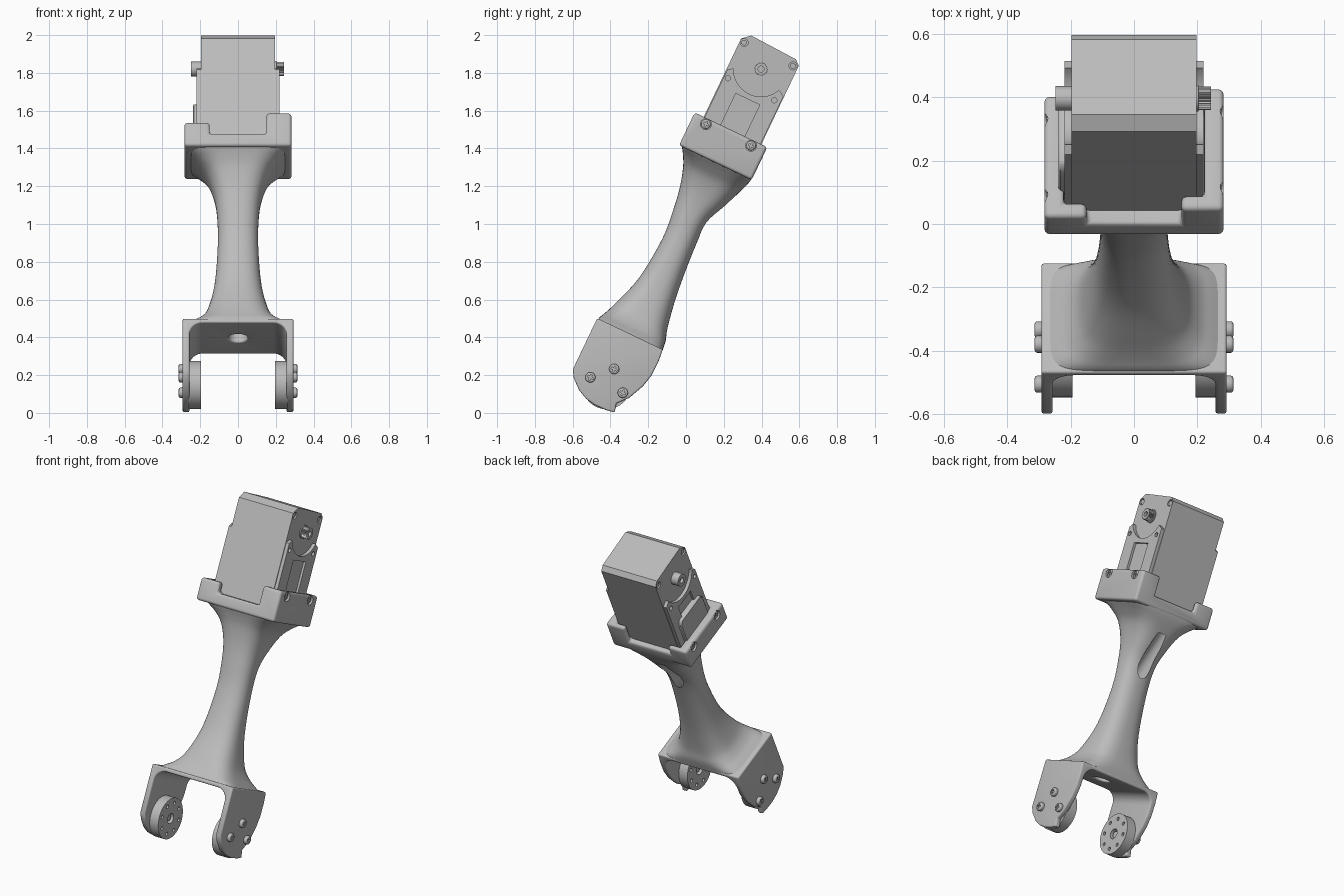
import bpy, bmesh, math
from mathutils import Vector, Matrix

cube = bpy.data.objects.get("Cube")
if cube:
    bpy.data.objects.remove(cube, do_unlink=True)

# Parts are built upright (x, v = depth, u = along the arm), then leaned back
LEAN = math.radians(-25.5)
AXIS = -0.425
HUB_V, HUB_U = -0.443, -0.048

grey = bpy.data.materials.new("plain_grey")
grey.use_nodes = True
grey.diffuse_color = (0.5, 0.5, 0.5, 1)
grey.node_tree.nodes["Principled BSDF"].inputs["Base Color"].default_value = (0.5, 0.5, 0.5, 1)


def make(name, bm):
    bmesh.ops.recalc_face_normals(bm, faces=bm.faces)
    mesh = bpy.data.meshes.new(name)
    bm.to_mesh(mesh)
    bm.free()
    mesh.materials.append(grey)
    obj = bpy.data.objects.new(name, mesh)
    obj.rotation_euler.x = LEAN
    bpy.context.collection.objects.link(obj)
    return obj


def add_prism(bm, pts, a, b, axis):
    """Extrude an outline from a to b; axis x takes (v, u), axis u takes (x, v)."""
    place = (lambda p, d: (d, p[0], p[1])) if axis == "x" else (lambda p, d: (p[0], p[1], d))
    face = bm.faces.new([bm.verts.new(place(p, a)) for p in pts])
    out = bmesh.ops.extrude_face_region(bm, geom=[face])
    step = Vector(place((0, 0), b - a))
    bmesh.ops.translate(bm, vec=step, verts=[g for g in out["geom"] if isinstance(g, bmesh.types.BMVert)])


def prism(name, pts, a, b, axis="x"):
    bm = bmesh.new()
    add_prism(bm, pts, a, b, axis)
    return make(name, bm)


def box(name, x0, x1, v0, v1, u0, u1):
    return prism(name, [(v0, u0), (v1, u0), (v1, u1), (v0, u1)], x0, x1)


def circle(v, u, r, n=32):
    return [(v + r * math.cos(math.tau * i / n), u + r * math.sin(math.tau * i / n)) for i in range(n)]


def discs(name, spots, x0, x1, n=32):
    """Cylinders along x, one for each (v, u, radius)."""
    bm = bmesh.new()
    for v, u, r in spots:
        add_prism(bm, circle(v, u, r, n), x0, x1, "x")
    return make(name, bm)


def tube(name, start, end, r):
    a, b = Vector(start), Vector(end)
    bm = bmesh.new()
    turn = Vector((0, 0, 1)).rotation_difference(b - a).to_matrix().to_4x4()
    bmesh.ops.create_cone(bm, cap_ends=True, segments=32, radius1=r, radius2=r,
                          depth=(b - a).length, matrix=Matrix.Translation((a + b) / 2) @ turn)
    return make(name, bm)


def finish(obj, cutters=(), bevel=0, angle=35, segments=4):
    for c in cutters:
        c.hide_render = True
        m = obj.modifiers.new("cut", "BOOLEAN")
        m.operation, m.solver, m.object = "DIFFERENCE", "EXACT", c
    if bevel:
        m = obj.modifiers.new("round", "BEVEL")
        m.width, m.segments, m.limit_method = bevel, segments, "ANGLE"
        m.angle_limit = math.radians(35)
    bpy.context.view_layer.update()
    graph = bpy.context.evaluated_depsgraph_get()
    mesh = bpy.data.meshes.new_from_object(obj.evaluated_get(graph))
    obj.modifiers.clear()
    obj.data = mesh
    bpy.ops.object.select_all(action="DESELECT")
    obj.select_set(True)
    bpy.context.view_layer.objects.active = obj
    bpy.ops.object.shade_smooth_by_angle(angle=math.radians(angle))
    return obj


def drop(cutters):
    for c in cutters:
        bpy.data.objects.remove(c, do_unlink=True)


# Cable passage through the arm, leaving at the rear
passage = [tube("passage_low", (0, -0.445, 0.15), (0, -0.425, 0.84), 0.05),
           tube("passage_exit", (0, -0.44, 0.78), (0, -0.23, 1.13), 0.045)]

# Fork: side outline across the full width, hollowed between the two plates
outline = [(-.64, .25), (-.64, -.05), (-.615, -.09), (-.563, -.135), (-.51, -.16), (-.455, -.17),
           (-.39, -.169), (-.341, -.161), (-.355, -.114), (-.305, -.057), (-.266, .03),
           (-.25, .1), (-.248, .18), (-.255, .25)]
fork = prism("fork", outline, -0.293, 0.293)
r = 0.07
arch = [(-0.257, -0.4)]
arch += [(-0.257 + r - r * math.cos(t), 0.225 - r + r * math.sin(t)) for t in [math.pi * i / 16 for i in range(9)]]
arch += [(-x, u) for x, u in reversed(arch)]
bm = bmesh.new()
face = bm.faces.new([bm.verts.new((x, -1, u)) for x, u in arch])
out = bmesh.ops.extrude_face_region(bm, geom=[face])
bmesh.ops.translate(bm, vec=(0, 1, 0), verts=[g for g in out["geom"] if isinstance(g, bmesh.types.BMVert)])
gap = make("fork_gap", bm)
finish(fork, [gap, passage[0]], 0.009)
drop([gap])

# Arm: loft of rounded sections (u, front, rear, half width, squareness)
sections = [(.235, -.636, -.254, .285, 7), (.262, -.63, -.256, .25, 5.5), (.3, -.612, -.262, .205, 4),
            (.37, -.585, -.283, .165, 3), (.54, -.532, -.312, .125, 2.5), (.78, -.51, -.333, .107, 2.3),
            (.95, -.525, -.333, .111, 2.4), (1.07, -.545, -.288, .13, 2.7), (1.17, -.575, -.25, .165, 3.2),
            (1.23, -.605, -.228, .215, 4), (1.27, -.63, -.22, .255, 6), (1.3, -.635, -.222, .265, 7)]


def smooth_path(rows, steps=4):
    """Catmull-Rom blend between the section rows."""
    for i in range(len(rows) - 1):
        quad = [rows[max(i - 1, 0)], rows[i], rows[i + 1], rows[min(i + 2, len(rows) - 1)]]
        for s in range(steps):
            t = s / steps
            yield [b + 0.5 * t * (c - a + t * (2 * a - 5 * b + 4 * c - d + t * (3 * (b - c) + d - a)))
                   for a, b, c, d in zip(*quad)]
    yield rows[-1]


bm = bmesh.new()
rings = []
for u, front, rear, half, sq in smooth_path(sections):
    ring = []
    for i in range(64):
        c, s = math.cos(math.tau * i / 64), math.sin(math.tau * i / 64)
        x = math.copysign(abs(c) ** (2 / sq), c) * half
        v = (front + rear) / 2 + math.copysign(abs(s) ** (2 / sq), s) * (rear - front) / 2
        ring.append(bm.verts.new((x, v, u)))
    rings.append(ring)
for a, b in zip(rings, rings[1:]):
    for i in range(64):
        bm.faces.new((a[i], a[i - 1], b[i - 1], b[i]))
bm.faces.new(rings[0])
bm.faces.new(rings[-1])
finish(make("arm", bm), passage, angle=40)
drop(passage)

# Motor bracket: rounded cup with four corner tabs, lower on one side
cup = box("motor_bracket", -0.283, 0.283, -0.643, -0.217, 1.262, 1.455)
quarter = [(.15, .5), (.15, .171), (.222, .171)]
cross = [(x, v) for x, v in quarter] + [(x, -v) for x, v in reversed(quarter)]
cross += [(-x, -v) for x, v in quarter] + [(-x, v) for x, v in reversed(quarter)]
pocket = prism("pocket", [(x, v - 0.421) for x, v in cross], 1.335, 1.7, "u")
lower = box("lower_side", -0.5, -0.05, -1, 0, 1.4, 1.7)
finish(cup, [pocket, lower], 0.022)
drop([pocket, lower])
bores = []
for side, u in ((1, 1.425), (-1, 1.37)):
    bores.append(discs("bores", [(-.563, u, .029), (-.298, u, .029)], side * 0.268, side * 0.4, 24))
finish(cup, bores)
drop(bores)


# Cross-head screws
def screw(name, side, v, u, x0, x1, r):
    head = discs(name, [(v, u, r)], side * x0, side * x1, 24)
    w, l = r * 0.16, r * 0.6
    plus = [(w, l), (w, w), (l, w), (l, -w), (w, -w), (w, -l),
            (-w, -l), (-w, -w), (-l, -w), (-l, w), (-w, w), (-w, l)]
    slot = prism("slot", [(v + a, u + b) for a, b in plus], side * (x1 - 0.008), side * (x1 + 0.05))
    finish(head, (), r * 0.3, segments=3)
    finish(head, [slot])
    drop([slot])


for side, label in ((1, "left"), (-1, "right")):
    for v, u in ((HUB_V - .095, HUB_U), (HUB_V + .095, HUB_U), (HUB_V, HUB_U + .094)):
        screw(label + "_fork_screw", side, v, u, 0.285, 0.314, 0.027)
    for v in (-.563, -.298):
        screw(label + "_bracket_screw", side, v, 1.425 if side > 0 else 1.37, 0.25, 0.276, 0.025)

    # Round horn inside each fork plate, drilled with a ring of holes
    horn = discs(label + "_horn", [(HUB_V, HUB_U, 0.128)], side * 0.195, side * 0.262, 48)
    ring = [(v, u, 0.011) for v, u in circle(HUB_V, HUB_U, 0.094, 8)]
    holes = discs("horn_holes", ring + [(HUB_V, HUB_U, 0.032)], side * 0.18, side * 0.225, 16)
    finish(horn, [holes])
    drop([holes])
    finish(discs(label + "_horn_screw", [(HUB_V, HUB_U, 0.02)], side * 0.207, side * 0.24, 16))

# Motor case with chamfered top and corner screw pockets
case = prism("motor_case", [(-.59, 1.3), (-.59, 1.915), (-.548, 1.952), (-.28, 1.94), (-.252, 1.915), (-.252, 1.3)],
             -0.197, 0.197)
corner = [(-.566, 1.902, .021), (-.28, 1.902, .021)]
cuts = [discs("corner_pockets", corner, s * 0.18, s * 0.3, 20) for s in (1, -1)]
finish(case, cuts)
drop(cuts)
for s, label in ((1, "left"), (-1, "right")):
    finish(discs(label + "_case_screws", [(v, u, 0.015) for v, u, _ in corner], s * 0.17, s * 0.192, 12))

    # Raised side cover with a round cut-out below the shaft, lug holes and a channel
    cover = prism(label + "_side_cover", [(-.585, 1.32), (-.585, 1.735), (-.55, 1.76), (-.3, 1.76), (-.256, 1.735),
                                          (-.256, 1.32)], s * 0.19, s * 0.219)
    cuts = [discs("shaft_relief", [(AXIS, 1.814, 0.146)], s * 0.1, s * 0.3, 64),
            discs("lug_holes", [(-.562, 1.695, .014), (-.291, 1.695, .014)], s * 0.198, s * 0.3, 16),
            box("channel", s * 0.204, s * 0.3, -0.49, -0.35, 1.2, 1.64)]
    finish(cover, cuts)
    drop(cuts)

# Connector block on the rear cover
finish(prism("connector_block", [(-.55, 1.33), (-.55, 1.53), (-.53, 1.56), (-.32, 1.56), (-.3, 1.53), (-.3, 1.33)],
             -0.238, -0.19), (), 0.006, segments=1)

# Output shaft with splines, and plain bearing on the other side
teeth = []
for i in range(48):
    rad = 0.037 if i % 2 else 0.031
    teeth.append((AXIS + rad * math.cos(math.tau * i / 48), 1.814 + rad * math.sin(math.tau * i / 48)))
shaft = prism("output_shaft", teeth, 0.19, 0.243)
bore = discs("shaft_bore", [(AXIS, 1.814, 0.016)], 0.225, 0.3, 20)
finish(shaft, [bore], angle=20)
drop([bore])
finish(discs("shaft_collar", [(AXIS, 1.814, 0.042)], 0.19, 0.204))
bearing = discs("rear_bearing", [(AXIS, 1.814, 0.039)], -0.248, -0.19)
bore = discs("bearing_bore", [(AXIS, 1.814, 0.018)], -0.3, -0.23, 20)
finish(bearing, [bore])
drop([bore])
